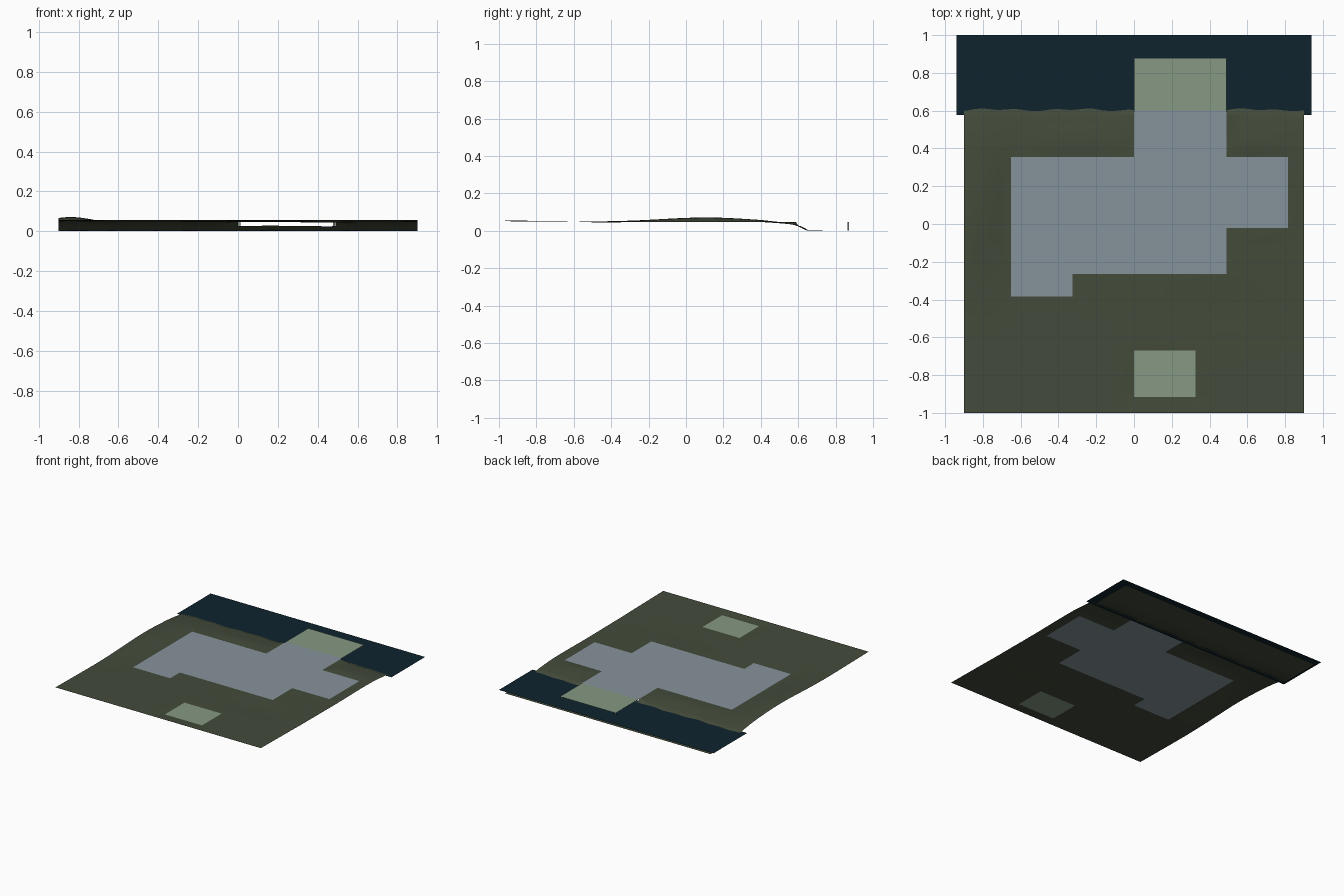
import bpy, bmesh, math

if "Cube" in bpy.data.objects:
    bpy.data.objects.remove(bpy.data.objects["Cube"])

def material(name, rgb):
    m = bpy.data.materials.new(name)
    lin = [((c / 255 + 0.055) / 1.055) ** 2.4 if c > 10 else c / 255 / 12.92 for c in rgb]
    m.diffuse_color = (*lin, 1)
    m.use_nodes = True
    m.node_tree.nodes["Principled BSDF"].inputs["Base Color"].default_value = m.diffuse_color
    return m

GRASS = material("dark olive grass", (67, 75, 58))
PAVING = material("blue grey paving", (134, 147, 155))
LAWN = material("pale green", (134, 152, 131))
WATER = material("deep water", (14, 35, 46))

PAD_Z, LAWN_Z, WATER_Z = 0.047, 0.05, 0.025
# flat areas: x0, x1, y0, y1
PAD = [(-0.65, 0.0, -0.265, 0.355), (0.0, 0.49, -0.265, 0.6),
       (0.49, 0.815, -0.02, 0.355), (-0.65, -0.325, -0.385, -0.265)]
PLOT = (0.0, 0.325, -0.915, -0.67)
PIER = (0.0, 0.49, 0.6, 0.88)

def finish(name, bm, mat):
    me = bpy.data.meshes.new(name)
    bmesh.ops.remove_doubles(bm, verts=bm.verts, dist=1e-5)
    bm.to_mesh(me)
    bm.free()
    me.materials.append(mat)
    ob = bpy.data.objects.new(name, me)
    bpy.context.collection.objects.link(ob)
    return ob

def sheet(name, rects, z, mat):
    bm = bmesh.new()
    for x0, x1, y0, y1 in rects:
        bm.faces.new([bm.verts.new((x, y, z)) for x, y in
                      ((x0, y0), (x1, y0), (x1, y1), (x0, y1))])
    return finish(name, bm, mat)

def subdivide(stops, step):
    out = []
    for a, b in zip(stops, stops[1:]):
        n = max(1, math.ceil((b - a) / step))
        out += [a + (b - a) * i / n for i in range(n)]
    return out + [stops[-1]]

def profile(y):
    pts = [(-1, .056), (-.5, .049), (0, .045), (.4, .043), (.575, .034),
           (.615, .022), (.65, .001), (2, .001)]
    for (a, p), (b, q) in zip(pts, pts[1:]):
        if y <= b:
            return p + (q - p) * (y - a) / (b - a)

def bump(x, y, cx, cy, sx, sy):
    return math.exp(-((x - cx) / sx) ** 2 - ((y - cy) / sy) ** 2)

def distance(x, y, r):
    return math.hypot(max(r[0] - x, 0, x - r[1]), max(r[2] - y, 0, y - r[3]))

def height(x, y):
    shore = 0.008 * math.sin(9 * x) * math.sin(23 * x + 1)
    z = profile(y + shore if 0.5 < y < 0.66 else y)
    if y < 0.6:
        fade = min(1, (0.62 - y) / 0.12)
        z += fade * (0.027 * bump(x, y, -.84, .12, .14, .36)
                     + 0.014 * bump(x, y, .62, .3, .28, .25)
                     + 0.010 * bump(x, y, -.3, .44, .3, .1)
                     - 0.004 * bump(x, y, .45, -.45, .3, .12))
        # ease the ground into the level areas
        for rects, level, reach in ((PAD, PAD_Z, 0.08), ([PLOT], LAWN_Z, 0.08)):
            t = min(1, min(distance(x, y, r) for r in rects) / reach)
            t = t * t * (3 - 2 * t)
            z = level + (z - level) * t
    return max(z, 0.0)

# rolling ground, dipping under the water, open beneath the level areas
xs = subdivide([-.9, -.65, -.325, 0, .325, .49, .815, .9], 0.03)
ys = subdivide([-1, -.915, -.67, -.385, -.265, -.02, .355, .575, .6, .65], 0.025) + [.8, .98]
bm = bmesh.new()
grid = [[bm.verts.new((x, y, height(x, y))) for x in xs] for y in ys]
for j in range(len(ys) - 1):
    for i in range(len(xs) - 1):
        cx, cy = (xs[i] + xs[i + 1]) / 2, (ys[j] + ys[j + 1]) / 2
        if any(distance(cx, cy, r) == 0 for r in PAD + [PLOT]):
            continue
        bm.faces.new((grid[j][i], grid[j][i + 1], grid[j + 1][i + 1], grid[j + 1][i]))
bmesh.ops.delete(bm, geom=[v for v in bm.verts if not v.link_faces], context='VERTS')
for f in bm.faces:
    f.smooth = True
finish("ground", bm, GRASS)

# level surfaces
sheet("paved_yard", PAD, PAD_Z, PAVING)
sheet("lawn_plot", [PLOT], LAWN_Z, LAWN)
sheet("pier_deck", [PIER], PAD_Z, LAWN)
sheet("water", [(-.94, .94, .578, 1.0)], WATER_Z, WATER)

# slim posts under the outer end of the pier
for side, x in (("left", 0.008), ("right", 0.482)):
    bm = bmesh.new()
    bmesh.ops.create_cube(bm, size=1)
    for v in bm.verts:
        v.co = (x + v.co.x * 0.01, 0.868 + v.co.y * 0.008, 0.0245 + v.co.z * 0.043)
    finish("pier_post_" + side, bm, LAWN)
